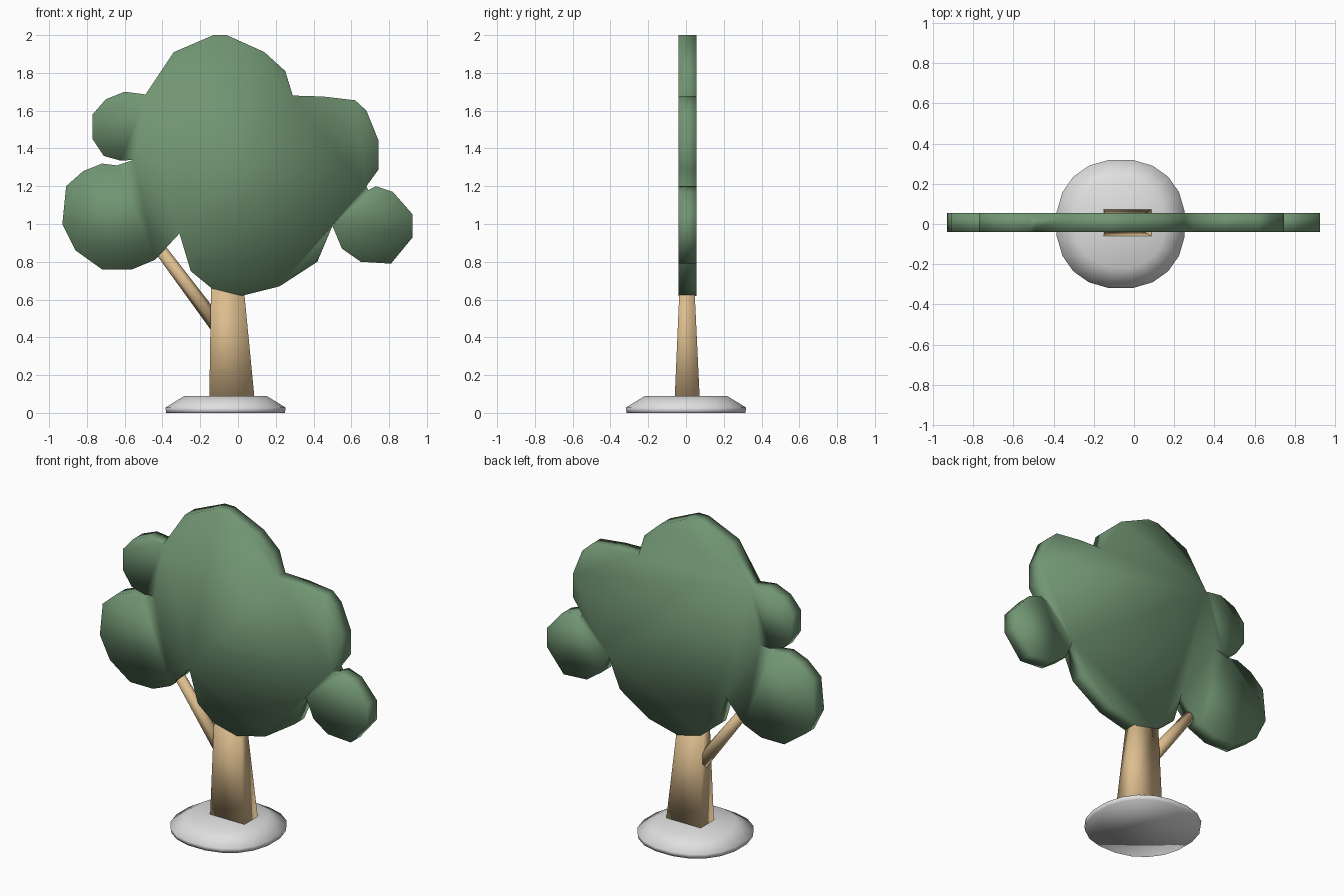
import bpy
import bmesh
from math import cos, sin, tau, copysign
from mathutils import Vector

default_cube = bpy.data.objects.get("Cube")
if default_cube:
    bpy.data.objects.remove(default_cube, do_unlink=True)


def make_material(name, rgb):
    mat = bpy.data.materials.new(name)
    mat.use_nodes = True
    mat.diffuse_color = (*rgb, 1)
    mat.node_tree.nodes["Principled BSDF"].inputs["Base Color"].default_value = (*rgb, 1)
    return mat


leaf_green = make_material("leaf green", (0.165, 0.3, 0.17))
pale_wood = make_material("pale wood", (0.72, 0.51, 0.27))
light_grey = make_material("light grey", (0.74, 0.74, 0.74))


def finish(bm, name, mat):
    """Turn a bmesh into a smooth shaded object with one material."""
    bmesh.ops.recalc_face_normals(bm, faces=bm.faces)
    for face in bm.faces:
        face.smooth = True
    mesh = bpy.data.meshes.new(name)
    bm.to_mesh(mesh)
    bm.free()
    mesh.materials.append(mat)
    obj = bpy.data.objects.new(name, mesh)
    bpy.context.collection.objects.link(obj)
    return obj


def loft(name, rings, mat):
    """Skin a stack of equal-length vertex rings and cap both ends."""
    bm = bmesh.new()
    loops = [[bm.verts.new(p) for p in ring] for ring in rings]
    count = len(loops[0])
    for low, high in zip(loops, loops[1:]):
        for i in range(count):
            j = (i + 1) % count
            bm.faces.new((low[i], low[j], high[j], high[i]))
    bm.faces.new(loops[0][::-1])
    bm.faces.new(loops[-1])
    return finish(bm, name, mat)


# Foliage: a flat crown with three leaf clusters sharing its edges
right_notch = [(0.69, 1.18), (0.5, 0.99)]
left_notch = [(-0.31, 0.95), (-0.55, 1.34)]
top_notch = (-0.49, 1.685)

crown = [(-0.34, 1.91), (-0.13, 2), (-0.06, 2), (0.14, 1.91), (0.25, 1.81),
         (0.29, 1.68), (0.45, 1.675), (0.62, 1.655), (0.68, 1.6),
         (0.745, 1.44), (0.745, 1.29), (0.68, 1.2), *right_notch,
         (0.42, 0.8), (0.22, 0.67), (0.02, 0.62), (-0.14, 0.66),
         (-0.25, 0.75), *left_notch, top_notch]
low_left_cluster = [right_notch[0], (0.73, 1.2), (0.82, 1.17), (0.925, 1.05),
                    (0.925, 0.93), (0.81, 0.79), (0.65, 0.8), (0.55, 0.87),
                    right_notch[1]]
low_right_cluster = [left_notch[0], (-0.44, 0.81), (-0.56, 0.76), (-0.72, 0.76),
                     (-0.86, 0.86), (-0.93, 1), (-0.91, 1.2), (-0.82, 1.28),
                     (-0.72, 1.32), (-0.64, 1.31), left_notch[1]]
high_right_cluster = [left_notch[1], (-0.62, 1.335), (-0.71, 1.36), (-0.77, 1.45),
                      (-0.77, 1.58), (-0.7, 1.66), (-0.6, 1.7), (-0.52, 1.69),
                      top_notch]

FRONT, BACK = -0.04, 0.055
bm = bmesh.new()
for outline in (crown, low_left_cluster, low_right_cluster, high_right_cluster):
    bm.faces.new([bm.verts.new((x, FRONT, z)) for x, z in outline])
bmesh.ops.remove_doubles(bm, verts=bm.verts, dist=0.001)
grown = bmesh.ops.extrude_face_region(bm, geom=bm.faces[:], use_keep_orig=True)
back_verts = [g for g in grown["geom"] if isinstance(g, bmesh.types.BMVert)]
bmesh.ops.translate(bm, verts=back_verts, vec=(0, BACK - FRONT, 0))
finish(bm, "foliage", leaf_green)


# Trunk: a tapered square post leaning slightly
def box_ring(x0, x1, y0, y1, z):
    return [(x0, y0, z), (x1, y0, z), (x1, y1, z), (x0, y1, z)]


trunk = loft("trunk", [box_ring(-0.152, 0.088, -0.06, 0.073, 0.07),
                       box_ring(-0.142, 0.025, -0.032, 0.042, 0.72)], pale_wood)

# Branch: a tapered limb from the trunk into the leaf cluster
start, end = Vector((-0.1, 0.007, 0.45)), Vector((-0.43, 0.007, 0.89))
along = (end - start).normalized()
side = Vector((0, 1, 0))
across = along.cross(side)
SIDES = 6
angles = [tau * i / SIDES for i in range(SIDES)]
loft("branch", [[centre + radius * (cos(a) * across + sin(a) * side) for a in angles]
                for centre, radius in ((start, 0.042), (end, 0.032))], pale_wood)


# Base: a slightly squared disc with a sloping rim
def disc_ring(radius, z, count=20):
    ring = []
    for i in range(count):
        a = tau * (i + 0.5) / count
        x, y = (copysign(abs(v) ** 0.9, v) for v in (cos(a), sin(a)))
        ring.append((radius * x - 0.066, radius * y, z))
    return ring


loft("base", [disc_ring(r, z) for r, z in ((0.318, 0), (0.322, 0.028), (0.22, 0.09))],
     light_grey)
